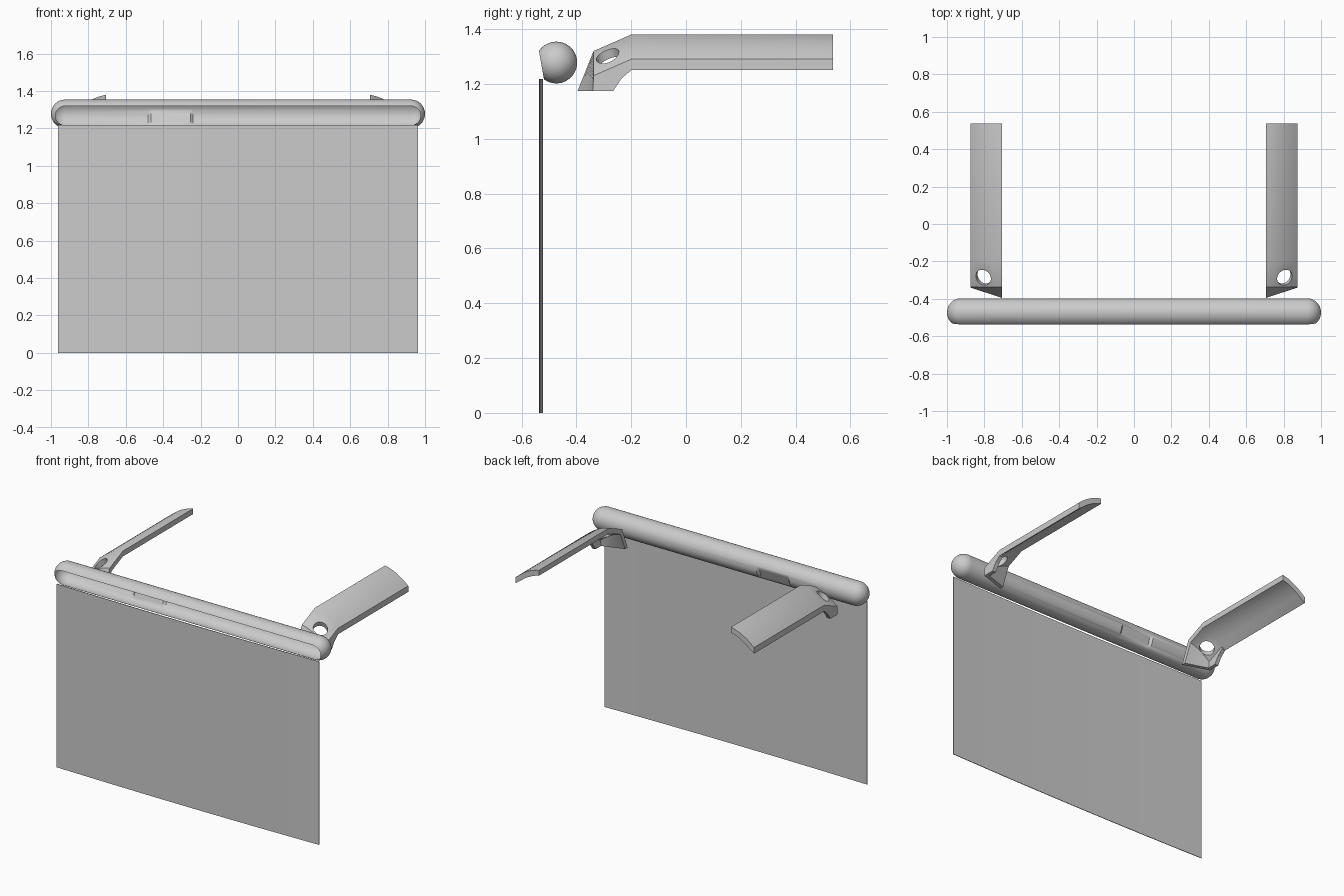
import bpy, bmesh
from math import sin, cos, pi, radians
from mathutils import Vector

if "Cube" in bpy.data.objects:
    bpy.data.objects.remove(bpy.data.objects["Cube"])


def finish(name, bm, smooth=True):
    me = bpy.data.meshes.new(name)
    bmesh.ops.recalc_face_normals(bm, faces=bm.faces)
    bm.to_mesh(me)
    bm.free()
    ob = bpy.data.objects.new(name, me)
    bpy.context.collection.objects.link(ob)
    if smooth:
        bpy.ops.object.select_all(action='DESELECT')
        ob.select_set(True)
        bpy.context.view_layer.objects.active = ob
        bpy.ops.object.shade_smooth_by_angle(angle=radians(28))
    return ob


def loft(name, rings, caps=True, smooth=True):
    """Skin a list of closed rings with equal point counts."""
    bm = bmesh.new()
    vs = [[bm.verts.new(p) for p in r] for r in rings]
    n = len(rings[0])
    for a, b in zip(vs, vs[1:]):
        for i in range(n):
            j = (i + 1) % n
            bm.faces.new((a[i], a[j], b[j], b[i]))
    if caps:
        bm.faces.new(vs[0])
        bm.faces.new(vs[-1][::-1])
    return finish(name, bm, smooth)


# Rounded header tube: hollow shell, flat notch at the back, open slot in front
R, CY, CZ, HALF = 0.076, -0.473, 1.278, 0.924
SEG = 72
stations = [(-HALF - R * cos(a), R * sin(a)) for a in [i * pi / 24 for i in range(13)]]
stations[0] = (-HALF - R, 0.0005)
right_cap = [(-x, r) for x, r in reversed(stations)]
stations += [(x, R) for x in (-0.48, -0.465, -0.255, -0.24)] + right_cap
bm = bmesh.new()
rings = []
notch_n = (cos(radians(-21)), sin(radians(-21)))
for x, r in stations:
    ring = []
    for k in range(SEG):
        a = 2 * pi * k / SEG
        y, z = r * cos(a), r * sin(a)
        if -0.47 < x < -0.25:
            over = y * notch_n[0] + z * notch_n[1] - R * cos(radians(36))
            if over > 0:
                y, z = y - over * notch_n[0], z - over * notch_n[1]
        ring.append(bm.verts.new((x, CY + y, CZ + z)))
    rings.append(ring)
for a, b in zip(rings, rings[1:]):
    for i in range(SEG):
        j = (i + 1) % SEG
        bm.faces.new((a[i], a[j], b[j], b[i]))
bm.faces.new(rings[0])
bm.faces.new(rings[-1][::-1])
bmesh.ops.recalc_face_normals(bm, faces=bm.faces)
bmesh.ops.bisect_plane(bm, geom=bm.verts[:] + bm.edges[:] + bm.faces[:],
                       plane_co=(0, -0.536, 1.318),
                       plane_no=Vector((0, -0.985, -0.174)), clear_outer=True)
finish("header_tube", bm)

# Thin, slightly bowed panel hanging below the tube
panel = []
for i in range(13):
    t = -1 + i / 6
    y = -0.537 + 0.011 * t * t
    panel.append([(0.963 * t, y, 0), (0.963 * t, y + 0.004, 0),
                  (0.963 * t, y + 0.004, 1.217), (0.963 * t, y, 1.217)])
loft("panel", panel)

# Side arms: curved cross-section swept back, front end bent downward
arc = []
for i in range(9):
    t = i / 8
    arc.append((0.705 + 0.17 * t, 1.38 - 0.03 * t - 0.06 * t * t))
under = [(x - 0.012 * i / 8, z - 0.036) for i, (x, z) in enumerate(arc)]
under[-1] = (0.875, 1.25)
section = arc + under[::-1]
arm = loft("side_arm", [[(x, y, z + dz) for x, z in section]
                        for y, dz in ((0.536, 0), (-0.2, 0), (-0.337, -0.06))])

# Slanted front plate and outer cheek at the bent end
plate = []
for i, (x, z) in enumerate(arc):
    yb = -0.395 + 0.055 * i / 8
    top = z - 0.06
    plate.append([(x, -0.337, top), (x, yb, 1.175),
                  (x, yb + 0.025, 1.175), (x, -0.315, top - 0.02)])
front_plate = loft("arm_front_plate", plate)
cheek_outline = [(-0.2, 1.285), (-0.2, 1.25), (-0.235, 1.22), (-0.265, 1.175),
                 (-0.34, 1.175), (-0.337, 1.228)]
cheek = loft("arm_cheek", [[(x, y, z) for y, z in cheek_outline]
                           for x in (0.85, 0.875)], smooth=False)

# Round hole through the bent end
bm = bmesh.new()
bmesh.ops.create_cone(bm, cap_ends=True, segments=24, radius1=0.044,
                      radius2=0.044, depth=0.2)
cutter = finish("hole_cutter", bm, False)
cutter.location = (0.805, -0.285, 1.3)
cutter.rotation_euler = Vector((0.25, -0.3, 1)).to_track_quat('Z', 'Y').to_euler()
cutter.hide_render = True
cutter.hide_viewport = True
for ob in (arm, front_plate):
    cut = ob.modifiers.new("hole", 'BOOLEAN')
    cut.operation = 'DIFFERENCE'
    cut.solver = 'EXACT'
    cut.object = cutter

# Mirror the arm parts to the other side
for ob in (arm, front_plate, cheek):
    ob.modifiers.new("mirror", 'MIRROR').use_axis[0] = True
